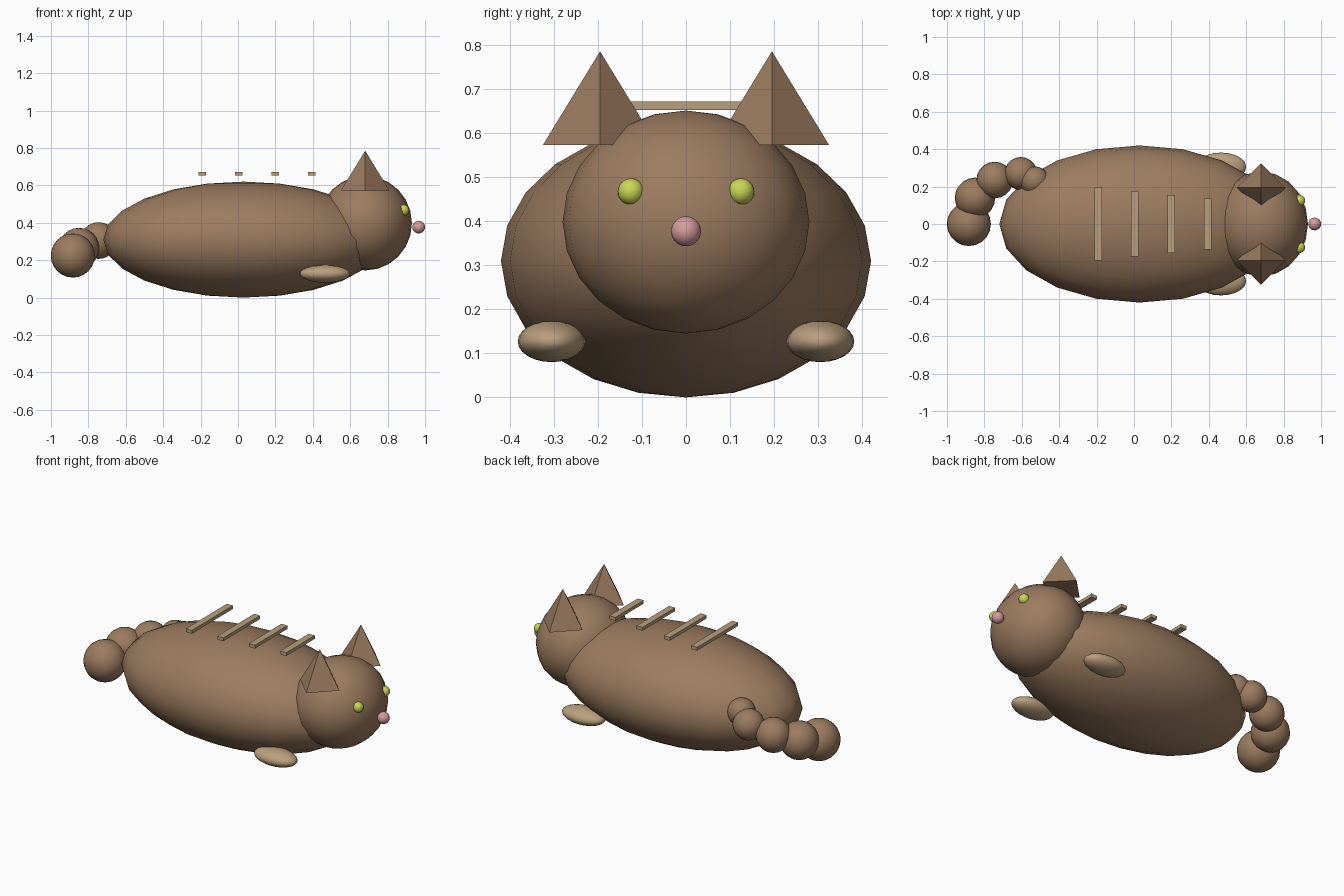
import bpy
import math

default = bpy.data.objects.get("Cube")
if default:
    bpy.data.objects.remove(default, do_unlink=True)


def make_material(name, rgb):
    mat = bpy.data.materials.new(name)
    mat.use_nodes = True
    color = (*rgb, 1)
    mat.diffuse_color = color
    mat.node_tree.nodes["Principled BSDF"].inputs["Base Color"].default_value = color
    return mat


brown = make_material("brown_fur", (0.33, 0.20, 0.115))
tan = make_material("tan_fur", (0.49, 0.35, 0.21))
green = make_material("eye_green", (0.58, 0.68, 0.09))
pink = make_material("nose_pink", (0.66, 0.33, 0.34))


def finish(name, mat, scale):
    obj = bpy.context.object
    obj.name = name
    obj.scale = scale
    obj.data.materials.append(mat)
    bpy.ops.object.transform_apply(location=False, rotation=False, scale=True)
    return obj


def ellipsoid(name, mat, center, radii, segments=20, rings=12):
    bpy.ops.mesh.primitive_uv_sphere_add(
        segments=segments, ring_count=rings, radius=1, location=center)
    finish(name, mat, radii)
    bpy.ops.object.shade_smooth()


# Body and head
ellipsoid("body", brown, (0.03, 0, 0.31), (0.75, 0.42, 0.31))
ellipsoid("head", brown, (0.68, 0, 0.398), (0.25, 0.28, 0.253))
ellipsoid("nose", pink, (0.966, 0, 0.377), (0.034, 0.034, 0.034))

# Paired parts on the left and right of the face
for side, label in ((1, "a"), (-1, "b")):
    ellipsoid("eye_" + label, green, (0.885, side * 0.125, 0.467), (0.03, 0.03, 0.03))
    ellipsoid("paw_" + label, tan, (0.465, side * 0.305, 0.127), (0.135, 0.077, 0.047))
    bpy.ops.mesh.primitive_cone_add(
        vertices=4, radius1=0.13, depth=0.213, location=(0.68, side * 0.195, 0.679))
    finish("ear_" + label, brown, (1, 1, 1))

# Back stripes, shorter toward the head
for i in range(4):
    bpy.ops.mesh.primitive_cube_add(size=2, location=(-0.19 + i * 0.195, 0, 0.662))
    finish(f"back_stripe_{i + 1}", tan, (0.02, 0.195 - i * 0.02, 0.01))

# Curling tail made of balls that grow toward the tip
tail = [(-0.53, 0.23), (-0.605, 0.27), (-0.745, 0.235), (-0.85, 0.14), (-0.883, 0)]
for i, (x, y) in enumerate(tail):
    r = 0.078 + i * 0.01
    ellipsoid(f"tail_ball_{i + 1}", brown, (x, y, 0.385 - i * 0.04), (r, r, r))
